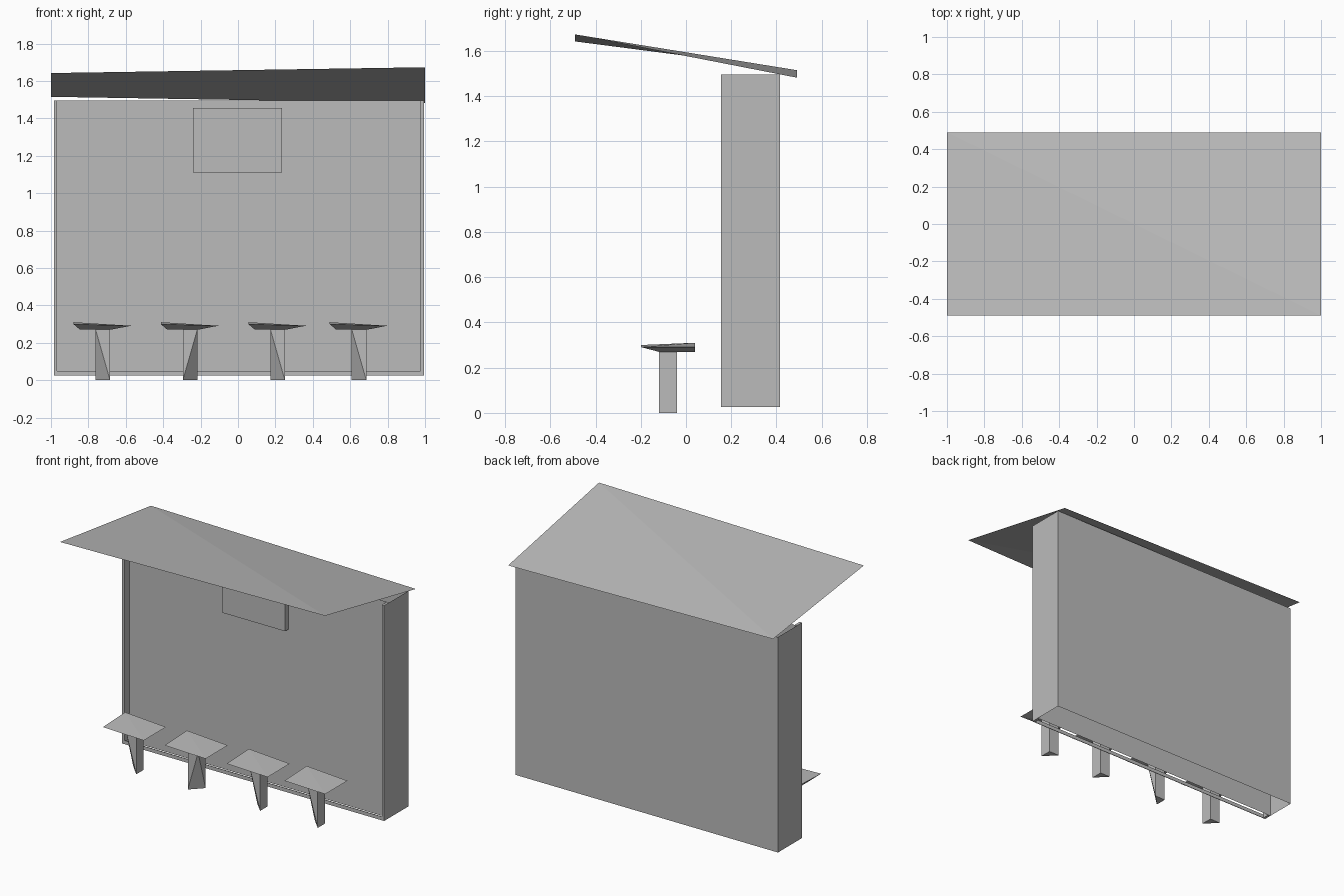
import bpy

cube = bpy.data.objects.get("Cube")
if cube:
    bpy.data.objects.remove(cube, do_unlink=True)

GREY = (0.5, 0.5, 0.5, 1.0)
mat = bpy.data.materials.new("plain grey")
mat.use_nodes = True
mat.diffuse_color = GREY
mat.node_tree.nodes["Principled BSDF"].inputs["Base Color"].default_value = GREY


def add_mesh(name, verts, faces):
    mesh = bpy.data.meshes.new(name)
    mesh.from_pydata(verts, [], faces)
    mesh.materials.append(mat)
    obj = bpy.data.objects.new(name, mesh)
    bpy.context.collection.objects.link(obj)
    return obj


def ring(x, y, z):
    """Four corners: front left-hand, front right-hand, back right-hand, back left-hand."""
    heights = z if isinstance(z, tuple) else (z,) * 4
    corners = [(x[0], y[0]), (x[1], y[0]), (x[1], y[1]), (x[0], y[1])]
    return [(*c, h) for c, h in zip(corners, heights)]


SIDES = [(i, (i + 1) % 4, (i + 1) % 4 + 4, i + 4) for i in range(4)]
BOTTOM, TOP = (3, 2, 1, 0), (4, 5, 6, 7)


def box(name, x, y, z):
    return add_mesh(name, ring(x, y, z[0]) + ring(x, y, z[1]), SIDES + [BOTTOM, TOP])


LEFT, RIGHT = -0.985, 0.995
LOW, HIGH = 0.025, 1.495
LIP, WALL, BACK = 0.155, 0.21, 0.415
SHEET = 0.004

# Hollow wall, open at top and bottom
add_mesh("wall_shell",
         ring((LEFT, RIGHT), (WALL, BACK), LOW) + ring((LEFT, RIGHT), (WALL, BACK), HIGH),
         SIDES)

# Thin frame standing in front of the wall
box("frame_side_right", (LEFT, LEFT + 0.018), (LIP, WALL), (LOW, HIGH))
box("frame_side_left", (RIGHT - 0.018, RIGHT), (LIP, WALL), (LOW, HIGH))
box("frame_bottom_rail", (LEFT, RIGHT), (LIP, LIP + SHEET), (LOW, LOW + 0.025))

# Sign panel high on the wall
box("sign_panel", (-0.24, 0.235), (0.172, WALL), (1.11, 1.455))

# Slightly twisted roof sheet, rising towards the front
add_mesh("roof_sheet", ring((-1, 1), (-0.49, 0.49), (1.642, 1.673, 1.482, 1.515)),
         [(0, 1, 3), (1, 2, 3)])


# Seats with sloping undersides, on legs with one lower corner cut away
def seat(number, x, mirrored):
    base = ring((x + 0.035, x + 0.2), (-0.12, 0.04), 0.27)
    top = ring((x, x + 0.308), (-0.2, 0.04), (0.3, 0.291, 0.291, 0.31))
    add_mesh(f"seat_{number}", base + top, SIDES + [BOTTOM, (4, 5, 7), (5, 6, 7)])

    ends = (x + 0.118, x + 0.196)
    if mirrored:
        ends = ends[::-1]
    foot = ring(ends, (-0.12, -0.04), 0)[1:]
    head = ring(ends, (-0.12, -0.04), 0.272)
    faces = [(0, 2, 1), (3, 4, 5, 6), (3, 0, 4), (3, 2, 0),
             (3, 6, 2), (0, 1, 5, 4), (1, 2, 6, 5)]
    if mirrored:
        faces = [f[::-1] for f in faces]
    add_mesh(f"seat_leg_{number}", foot + head, faces)


for i, x in enumerate((-0.88, -0.413, 0.055, 0.49), 1):
    seat(i, x, mirrored=(i == 2))
